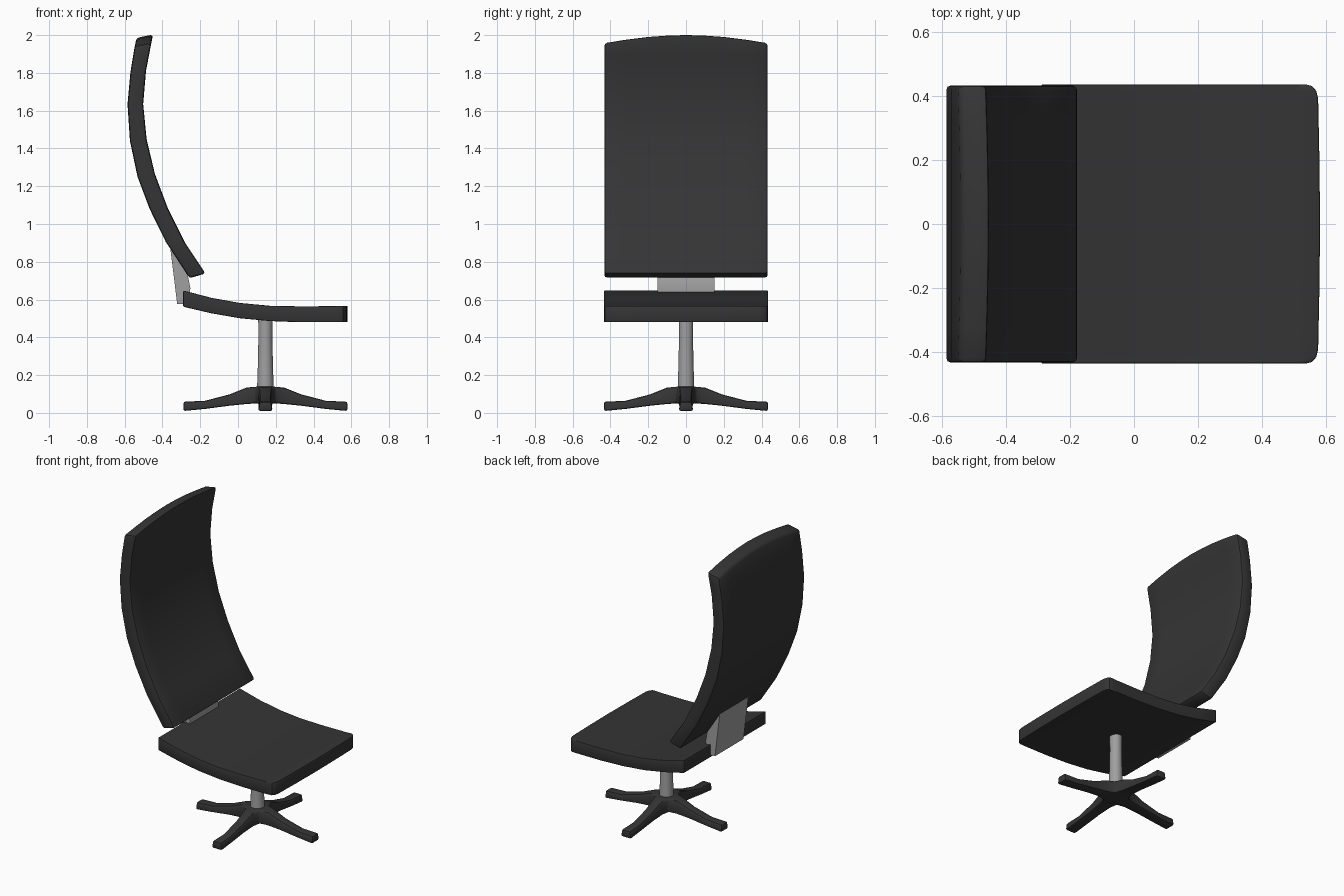
import bpy, bmesh, math

if "Cube" in bpy.data.objects:
    bpy.data.objects.remove(bpy.data.objects["Cube"])


def material(name, v):
    m = bpy.data.materials.new(name)
    m.diffuse_color = (v, v, v, 1)
    m.use_nodes = True
    m.node_tree.nodes["Principled BSDF"].inputs["Base Color"].default_value = m.diffuse_color
    return m


dark = material("dark_upholstery", 0.035)
metal = material("grey_metal", 0.35)


def finish(name, bm, mat, bevel=0.0, segments=2):
    bmesh.ops.recalc_face_normals(bm, faces=bm.faces)
    me = bpy.data.meshes.new(name)
    bm.to_mesh(me)
    bm.free()
    ob = bpy.data.objects.new(name, me)
    bpy.context.collection.objects.link(ob)
    me.materials.append(mat)
    bpy.ops.object.select_all(action='DESELECT')
    ob.select_set(True)
    bpy.context.view_layer.objects.active = ob
    if bevel:
        b = ob.modifiers.new("soft_edges", 'BEVEL')
        b.width, b.segments = bevel, segments
        b.limit_method, b.angle_limit = 'ANGLE', math.radians(40)
        bpy.ops.object.modifier_apply(modifier=b.name)
    bpy.ops.object.shade_smooth_by_angle(angle=math.radians(35))
    return ob


def skin(bm, rings):
    """Join equal-length closed rings of verts and cap both ends."""
    n = len(rings[0])
    for a, b in zip(rings, rings[1:]):
        for i in range(n):
            j = (i + 1) % n
            bm.faces.new((a[i], a[j], b[j], b[i]))


def slab(name, upper, lower, outline, axis, mat, bevel):
    """Cushion: xz strips swept across y; outline (y, drop) pulls in the last end."""
    bm = bmesh.new()
    ys = [(-y, d) for y, d in reversed(outline) if y > 0] + outline
    last = len(upper) - 1
    rings = []
    for y, d in ys:
        def vert(p, i):
            k = d if i == last else 0
            return bm.verts.new((p[0] - axis[0] * k, y, p[1] - axis[1] * k))
        top = [vert(p, i) for i, p in enumerate(upper)]
        bot = [vert(p, i) for i, p in enumerate(lower)]
        rings.append(top + bot[::-1])
    skin(bm, rings)
    n = last + 1
    # side walls as quads between the two strips
    for r in (rings[0], rings[-1]):
        for i in range(last):
            bm.faces.new((r[i], r[i + 1], r[2 * n - 2 - i], r[2 * n - 1 - i]))
    return finish(name, bm, mat, bevel)


# Seat cushion, rounded at its front corners
slab("seat",
     [(-0.29, 0.648), (-0.14, 0.609), (0.01, 0.582), (0.17, 0.567), (0.33, 0.564), (0.50, 0.565), (0.58, 0.567)],
     [(-0.29, 0.562), (-0.14, 0.527), (0.01, 0.501), (0.17, 0.486), (0.33, 0.480), (0.50, 0.480), (0.58, 0.481)],
     [(0, 0), (0.2, 0.002), (0.39, 0.006), (0.415, 0.012), (0.43, 0.025), (0.435, 0.045)],
     (1, 0), dark, 0.012)

# Tall curved backrest with a gently arched top
slab("backrest",
     [(-0.172, 0.738), (-0.28, 0.90), (-0.37, 1.08), (-0.44, 1.265), (-0.484, 1.45),
      (-0.502, 1.635), (-0.487, 1.81), (-0.470, 1.90), (-0.450, 2.003)],
     [(-0.257, 0.713), (-0.382, 0.905), (-0.468, 1.08), (-0.532, 1.25), (-0.572, 1.44),
      (-0.585, 1.635), (-0.570, 1.80), (-0.557, 1.88), (-0.538, 1.985)],
     [(0, 0), (0.1, 0.003), (0.2, 0.010), (0.32, 0.025), (0.432, 0.043)],
     (0.2, 1), dark, 0.014)

# Bracket joining seat and backrest
bm = bmesh.new()
plate = [(-0.36, 0.885), (-0.322, 0.577), (-0.265, 0.577), (-0.252, 0.66), (-0.268, 0.74)]
rings = [[bm.verts.new((x, y, z)) for x, z in plate] for y in (-0.152, 0.152)]
skin(bm, rings)
for r in rings:
    bm.faces.new(r)
finish("back_bracket", bm, metal)

# Pedestal post, slightly wider at the foot
CX = 0.145
bm = bmesh.new()
rings = [[bm.verts.new((CX + r * math.cos(a * math.tau / 24), r * math.sin(a * math.tau / 24), z))
          for a in range(24)] for z, r in ((0.10, 0.045), (0.25, 0.040), (0.40, 0.037), (0.50, 0.038))]
skin(bm, rings)
for r in (rings[0], rings[-1]):
    bm.faces.new(r)
finish("post", bm, metal)

# Four-armed base: (distance, half width top, half width bottom, z bottom, z top)
arm = [(0.055, 0.050, 0.055, 0.050, 0.139), (0.10, 0.034, 0.043, 0.047, 0.134),
       (0.19, 0.029, 0.038, 0.038, 0.098), (0.32, 0.029, 0.037, 0.021, 0.064),
       (0.434, 0.031, 0.038, 0.010, 0.059)]
bm = bmesh.new()
for k in range(4):
    c, s = ((1, 0), (0, 1), (-1, 0), (0, -1))[k]

    def put(d, w, z):
        return bm.verts.new((CX + d * c - w * s, d * s + w * c, z))
    rings = []
    for i, (d, wt, wb, zb, zt) in enumerate(arm):
        dt, db = (wt, wb) if i == 0 else (d, d)
        rings.append([put(dt, wt, zt), put(dt, -wt, zt), put(db, -wb, zb), put(db, wb, zb)])
    skin(bm, rings)
    bm.faces.new(rings[-1])
    # quarter of the hub, above and below
    a, b, e, f = rings[0]
    bm.faces.new((a, b, put(0, 0, 0.14)))
    bm.faces.new((e, f, put(0, 0, 0.05)))
bmesh.ops.remove_doubles(bm, verts=bm.verts, dist=0.0005)
finish("star_base", bm, dark, 0.01)
